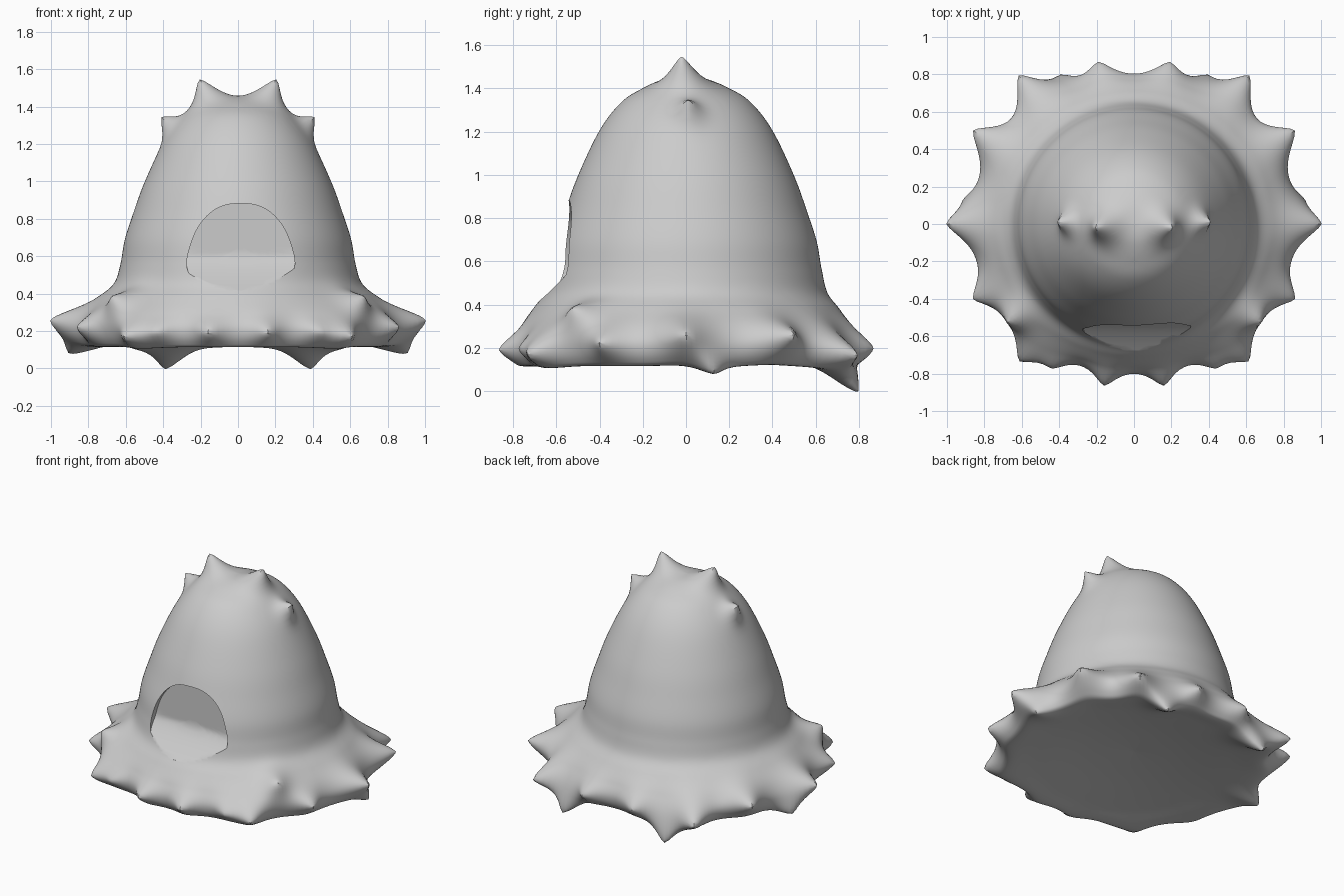
import bpy, bmesh
from math import sin, cos, pi, exp
from mathutils import Vector, kdtree

if "Cube" in bpy.data.objects:
    bpy.data.objects.remove(bpy.data.objects["Cube"])


def spline(pts, n):
    # Catmull-Rom resampling of a 2D profile
    out = []
    P = [Vector(p) for p in pts]
    P = [P[0]] + P + [P[-1]]
    for i in range(1, len(P) - 2):
        a, b, c, d = P[i - 1:i + 3]
        for k in range(n):
            t = k / n
            out.append(0.5 * (2 * b + (c - a) * t + (2 * a - 5 * b + 4 * c - d) * t * t
                              + (3 * b - a - 3 * c + d) * t ** 3))
    return out + [P[-1]]


def make_object(name, verts, faces):
    me = bpy.data.meshes.new(name)
    bm = bmesh.new()
    vs = [bm.verts.new(v) for v in verts]
    for f in faces:
        bm.faces.new([vs[i] for i in f])
    bmesh.ops.remove_doubles(bm, verts=bm.verts, dist=1e-5)
    bmesh.ops.recalc_face_normals(bm, faces=bm.faces)
    bm.to_mesh(me)
    bm.free()
    ob = bpy.data.objects.new(name, me)
    bpy.context.collection.objects.link(ob)
    return ob


def ring_faces(rows, n):
    return [(r * n + i, r * n + (i + 1) % n, (r + 1) * n + (i + 1) % n, (r + 1) * n + i)
            for r in range(rows - 1) for i in range(n)]


# Bell body, flared skirt and shallow hollow underside in one turned profile
profile = [(0.002, 1.445), (0.1, 1.437), (0.2, 1.4), (0.3, 1.335), (0.4, 1.205), (0.5, 0.995),
           (0.56, 0.83), (0.605, 0.69), (0.628, 0.56), (0.66, 0.455), (0.73, 0.38), (0.8, 0.3),
           (0.835, 0.22), (0.82, 0.145), (0.77, 0.115), (0.6, 0.14), (0.3, 0.18), (0.002, 0.2)]
N = 220
prof = spline(profile, 6)
verts = []
for r, z in prof:
    flare = min(1, max(0, (r - 0.63) / 0.18)) if z < 0.6 else 0
    for i in range(N):
        a = 2 * pi * i / N
        verts.append(Vector((r * cos(a) * (1 + 0.02 * flare), r * sin(a) * (1 - 0.055 * flare), z)))

# Spikes: tip position and spread, mirrored left to right
spikes = [
    ((0.205, -0.02, 1.545), 0.075), ((0.41, 0.01, 1.345), 0.055),
    ((0.16, -0.865, 0.19), 0.075), ((0.42, -0.755, 0.20), 0.07),
    ((0.61, -0.73, 0.17), 0.10), ((0.67, -0.52, 0.385), 0.09),
    ((0.86, -0.40, 0.22), 0.085), ((1.0, 0.0, 0.26), 0.10),
    ((0.885, 0.13, 0.08), 0.075), ((0.86, 0.50, 0.26), 0.10),
    ((0.615, 0.79, 0.17), 0.10), ((0.38, 0.78, 0.0), 0.085),
    ((0.19, 0.865, 0.20), 0.09)]
tree = kdtree.KDTree(len(verts))
for i, v in enumerate(verts):
    tree.insert(v, i)
tree.balance()
offset = [Vector() for _ in verts]
for (x, y, z), s in spikes:
    for side in (1, -1):
        tip = Vector((x * side, y, z))
        base = tree.find(tip)[0]
        for co, i, d in tree.find_range(base, s * 3.2):
            offset[i] += (tip - base) * exp(-(d / s) ** 1.5)
verts = [v + o for v, o in zip(verts, offset)]
n = len(prof)
faces = ring_faces(n, N) + [tuple(range(N)), tuple(range((n - 1) * N, n * N))]
body = make_object("spiked_bell_body", verts, faces)


# Cutter for the arched face recess
def plate_y(z):
    return -0.515 if z > 0.6 else -0.515 - 0.16 * ((0.6 - z) / 0.18) ** 1.3


M = 64
outline = []
for i in range(M):
    a = 2 * pi * i / M
    c, s = cos(a), sin(a)
    u = abs(c) ** 0.77 * (1 if c > 0 else -1)
    v = abs(s) ** 0.77 * (1 if s > 0 else -1)
    outline.append((u * (0.272 - 0.07 * v), 0.232 * v))
cv = [Vector((0.015 + x, -1.1, 0.65 + z)) for x, z in outline]
scales = [1, 0.9, 0.8, 0.65, 0.5, 0.35, 0.2, 0.05]
for k in scales:
    cv += [Vector((0.015 + x * k, plate_y(0.65 + z * k), 0.65 + z * k)) for x, z in outline]
rows = len(scales) + 1
cutter = make_object("face_cutter", cv, ring_faces(rows, M)
                     + [tuple(range(M)), tuple(range((rows - 1) * M, rows * M))])
cutter.hide_render = True

mod = body.modifiers.new("face_recess", 'BOOLEAN')
mod.operation = 'DIFFERENCE'
mod.solver = 'EXACT'
mod.object = cutter
bpy.context.view_layer.objects.active = body
body.select_set(True)
bpy.ops.object.modifier_apply(modifier=mod.name)
bpy.data.objects.remove(cutter)
bpy.ops.object.shade_smooth_by_angle(angle=0.6)
